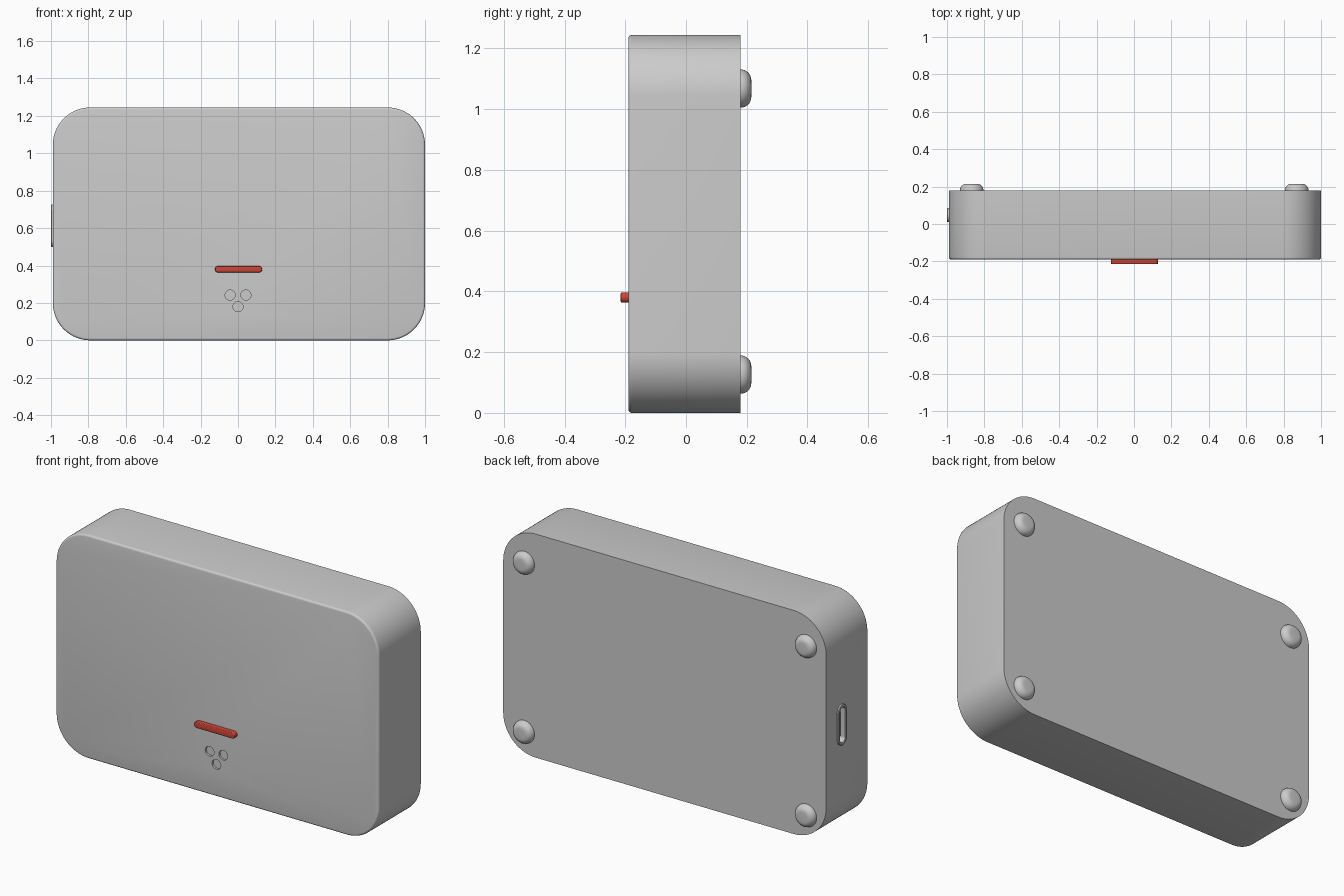
import bpy, bmesh, math

if "Cube" in bpy.data.objects:
    bpy.data.objects.remove(bpy.data.objects["Cube"])

CX = 0.005  # body centre in x


def outline(w, h, r, n):
    """Counter-clockwise rounded rectangle points."""
    pts = []
    for k, (sx, sy) in enumerate([(1, 1), (-1, 1), (-1, -1), (1, -1)]):
        for i in range(n + 1):
            a = math.pi / 2 * (k + i / n)
            pts.append((sx * (w / 2 - r) + r * math.cos(a),
                        sy * (h / 2 - r) + r * math.sin(a)))
    return pts


def loft(name, w, h, r, profile, place, n=12, color=None):
    """Rounded rectangle swept through (inset, depth) steps, capped both ends."""
    bm = bmesh.new()
    rings = [[bm.verts.new(place(u, v, d))
              for u, v in outline(w - 2 * i, h - 2 * i, r - i, n)]
             for i, d in profile]
    m = len(rings[0])
    for a, b in zip(rings, rings[1:]):
        for j in range(m):
            k = (j + 1) % m
            bm.faces.new((a[j], a[k], b[k], b[j]))
    bm.faces.new(rings[0][::-1])
    bm.faces.new(rings[-1])
    bmesh.ops.remove_doubles(bm, verts=bm.verts, dist=1e-5)
    bmesh.ops.recalc_face_normals(bm, faces=bm.faces)
    me = bpy.data.meshes.new(name)
    bm.to_mesh(me)
    bm.free()
    ob = bpy.data.objects.new(name, me)
    bpy.context.collection.objects.link(ob)
    if color:
        mat = bpy.data.materials.new(name)
        mat.diffuse_color = color
        mat.use_nodes = True
        mat.node_tree.nodes["Principled BSDF"].inputs["Base Color"].default_value = mat.diffuse_color
        me.materials.append(mat)
    return ob


def smooth(ob):
    bpy.ops.object.select_all(action='DESELECT')
    ob.select_set(True)
    bpy.context.view_layer.objects.active = ob
    bpy.ops.object.shade_smooth_by_angle(angle=math.radians(35))


def cut(ob, cutter):
    bpy.context.view_layer.objects.active = ob
    mod = ob.modifiers.new("cut", 'BOOLEAN')
    mod.operation, mod.solver, mod.object = 'DIFFERENCE', 'EXACT', cutter
    bpy.ops.object.modifier_apply(modifier=mod.name)
    bpy.data.objects.remove(cutter)


def fillet(r, d, sign, steps=6):
    """Rounded edge profile ending at depth d."""
    return [(r * (1 - math.cos(t)), d + sign * r * (math.sin(t) - 1))
            for t in (math.pi / 2 * i / steps for i in range(steps + 1))]


def facing_y(x, z):
    return lambda u, v, d: (x + u, d, z + v)


def facing_x(y, z):
    return lambda u, v, d: (d, y + u, z + v)


# Case with a softened front edge and sharp back edge
case = loft("case", 1.99, 1.245, 0.2, [(0, 0.18)] + fillet(0.012, -0.19, -1, 4),
            facing_y(CX, 0.6225), n=20)

# Three shallow round recesses below the bar
for x, z in [(-0.042, 0.242), (0.042, 0.242), (0, 0.18)]:
    cut(case, loft("hole_cutter", 0.054, 0.054, 0.027, [(0, -0.25), (0, -0.178)],
                   facing_y(x, z), n=8))

# Opening for the side port
cut(case, loft("port_cutter", 0.07, 0.22, 0.035, [(0, -1.1), (0, -0.88)],
               facing_x(0.047, 0.613)))
smooth(case)

# Port shell with hollow inside, and its tongue
smooth(loft("port_shell", 0.075, 0.226, 0.0375,
            [(0, -0.87), (0, -0.997), (0.003, -1.0), (0.012, -1.0),
             (0.015, -0.997), (0.015, -0.89)], facing_x(0.047, 0.613)))
smooth(loft("port_tongue", 0.016, 0.15, 0.007, [(0, -0.88), (0, -0.975), (0.003, -0.98)],
            facing_x(0.047, 0.613), n=4))

# Red light bar
smooth(loft("light_bar", 0.252, 0.034, 0.017, [(0, -0.18)] + fillet(0.004, -0.215, -1, 3),
            facing_y(0.003, 0.38), color=(0.6, 0.06, 0.04, 1)))

# Rounded feet on the back
for x in (-0.868, 0.87):
    for z in (0.126, 1.068):
        smooth(loft("foot", 0.126, 0.126, 0.063, [(0, 0.17)] + fillet(0.035, 0.215, 1, 8),
                    facing_y(x, z)))
